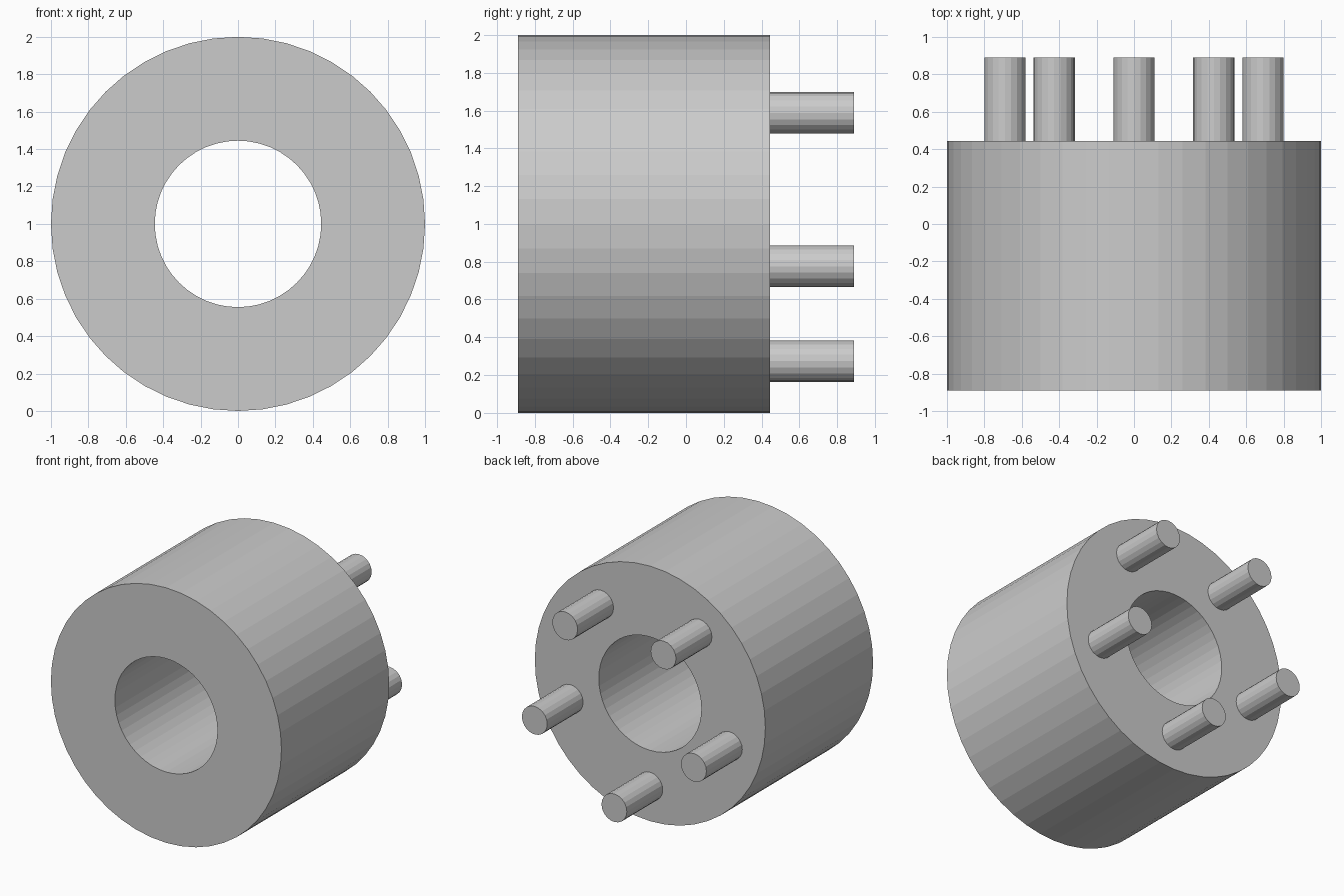
import bpy, bmesh, math

if "Cube" in bpy.data.objects:
    bpy.data.objects.remove(bpy.data.objects["Cube"])

FRONT, FACE, TIP = -0.89, 0.445, 0.89
CENTRE_Z = 1.0


def make_object(name, bm):
    bmesh.ops.recalc_face_normals(bm, faces=bm.faces)
    mesh = bpy.data.meshes.new(name)
    bm.to_mesh(mesh)
    bm.free()
    obj = bpy.data.objects.new(name, mesh)
    bpy.context.collection.objects.link(obj)
    return obj


def circle(bm, x, y, z, radius, sides):
    return [bm.verts.new((x + radius * math.cos(2 * math.pi * i / sides), y,
                          z + radius * math.sin(2 * math.pi * i / sides)))
            for i in range(sides)]


def bridge(bm, a, b):
    n = len(a)
    for i in range(n):
        j = (i + 1) % n
        bm.faces.new((a[i], a[j], b[j], b[i]))


# Thick ring body with a through bore
bm = bmesh.new()
profile = [(1.0, FRONT), (1.0, FACE), (0.445, FACE), (0.445, FRONT)]
loops = [circle(bm, 0, y, CENTRE_Z, r, 48) for r, y in profile]
for k in range(4):
    bridge(bm, loops[k], loops[(k + 1) % 4])
make_object("ring_body", bm)

# Five pins on the back face, one of them straight below the bore
for k in range(5):
    angle = math.radians(-90 + 72 * k)
    x = 0.726 * math.cos(angle)
    z = CENTRE_Z + 0.726 * math.sin(angle)
    bm = bmesh.new()
    base = circle(bm, x, FACE, z, 0.11, 20)
    tip = circle(bm, x, TIP, z, 0.11, 20)
    bridge(bm, base, tip)
    bm.faces.new(base)
    bm.faces.new(tip)
    make_object(f"pin_{k + 1}", bm)
